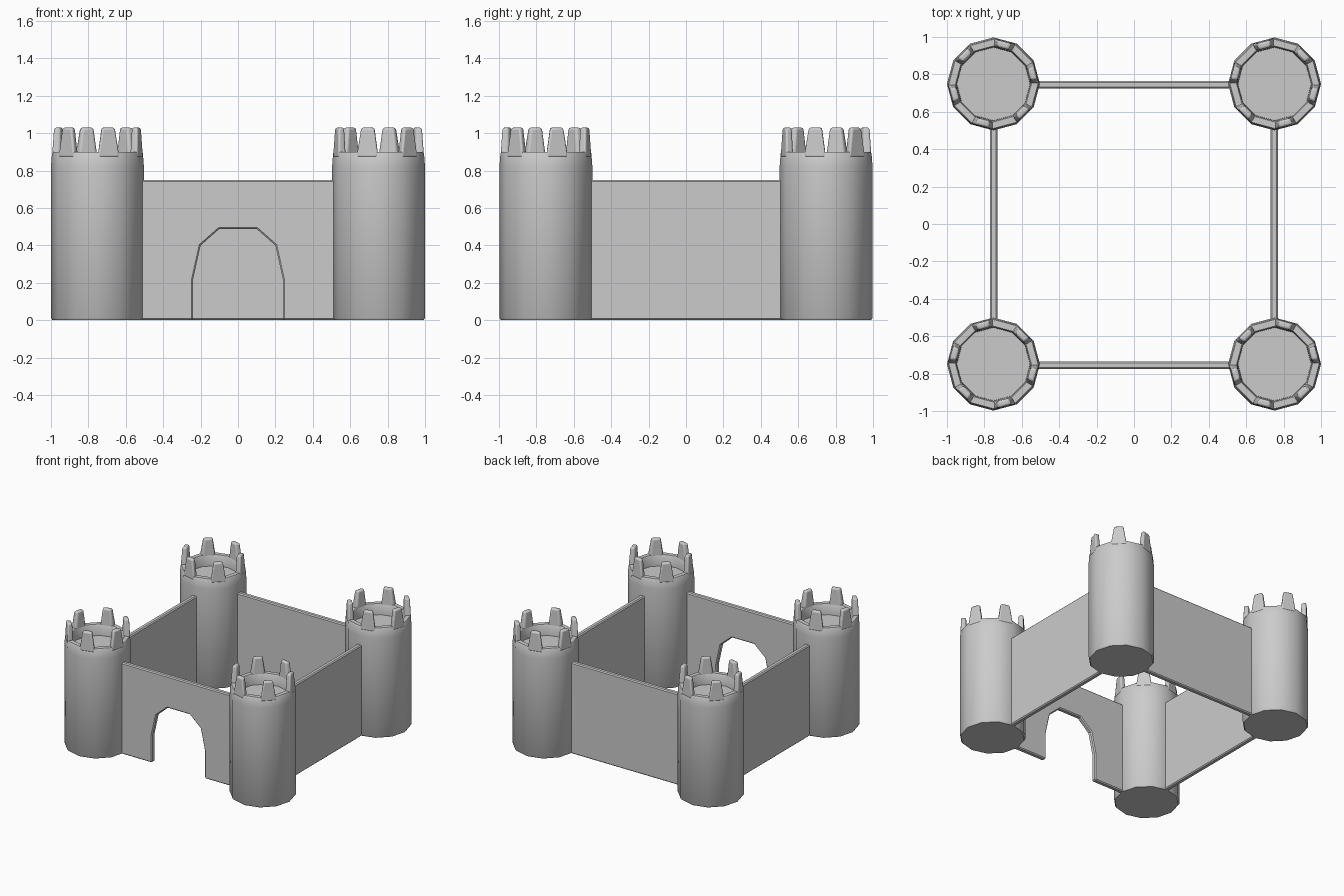
import bpy, bmesh
from math import sin, cos, radians

if "Cube" in bpy.data.objects:
    bpy.data.objects.remove(bpy.data.objects["Cube"])

SIDES, R = 12, 0.2485


def make_object(name, bm, smooth=None):
    bmesh.ops.recalc_face_normals(bm, faces=bm.faces)
    mesh = bpy.data.meshes.new(name)
    bm.to_mesh(mesh)
    bm.free()
    ob = bpy.data.objects.new(name, mesh)
    bpy.context.collection.objects.link(ob)
    if smooth:
        bpy.ops.object.select_all(action='DESELECT')
        bpy.context.view_layer.objects.active = ob
        ob.select_set(True)
        bpy.ops.object.shade_smooth_by_angle(angle=radians(smooth))
    return ob


def add_bevel(ob, width, segments, angle):
    mod = ob.modifiers.new("soft_edges", 'BEVEL')
    mod.width, mod.segments = width, segments
    mod.limit_method, mod.angle_limit = 'ANGLE', radians(angle)


def polar(r, deg, z):
    return (r * cos(radians(deg)), r * sin(radians(deg)), z)


# Tower body: stacked twelve-sided rings, ending in a sunken roof floor
def tower_body(x, y):
    bm = bmesh.new()
    profile = [(0.240, 0), (R, 0.012), (R, 0.82), (0.243, 0.892),
               (0.238, 0.90), (0.203, 0.90), (0.197, 0.89), (0.195, 0.81)]
    rings = [[bm.verts.new(polar(r, 360 / SIDES * i, z)) for i in range(SIDES)]
             for r, z in profile]
    for a, b in zip(rings, rings[1:]):
        for i in range(SIDES):
            j = (i + 1) % SIDES
            bm.faces.new((a[i], a[j], b[j], b[i]))
    bm.faces.new(rings[0])
    bm.faces.new(rings[-1])
    make_object("tower", bm, 40).location = (x, y, 0)


# Merlons: tapered blocks on every other side of the tower
def tower_merlons(x, y, start):
    bm = bmesh.new()
    for k in range(6):
        mid = start + 60 * k
        rings = []
        for z, outer, inner, half in [(0.87, 0.246, 0.198, 14.5),
                                      (0.90, 0.244, 0.199, 13.8),
                                      (1.03, 0.236, 0.199, 9.0)]:
            rings.append([bm.verts.new(polar(r, mid + d, z)) for r, d in
                          [(outer, -half), (outer, half), (inner, half), (inner, -half)]])
        for a, b in zip(rings, rings[1:]):
            for i in range(4):
                j = (i + 1) % 4
                bm.faces.new((a[i], a[j], b[j], b[i]))
        bm.faces.new(rings[0])
        bm.faces.new(rings[-1])
    ob = make_object("tower_merlons", bm, 40)
    ob.location = (x, y, 0)
    add_bevel(ob, 0.012, 3, 50)


# Wall: outline in x/z, extruded to thickness
def wall(name, outline, location, turn=0):
    bm = bmesh.new()
    face = bm.faces.new([bm.verts.new((x, -0.02, z)) for x, z in outline])
    ext = bmesh.ops.extrude_face_region(bm, geom=[face])
    verts = [v for v in ext['geom'] if isinstance(v, bmesh.types.BMVert)]
    bmesh.ops.translate(bm, verts=verts, vec=(0, 0.04, 0))
    ob = make_object(name, bm)
    ob.location = location
    ob.rotation_euler.z = radians(turn)
    add_bevel(ob, 0.008, 1, 60)


for sx in (-1, 1):
    for sy in (-1, 1):
        tower_body(0.7515 * sx, 0.749 * sy)
        tower_merlons(0.7515 * sx, 0.749 * sy, -15 * sx * sy)

L, H = 0.56, 0.75
plain = [(-L, 0), (L, 0), (L, H), (-L, H)]
arch = [(0.24, 0), (0.24, 0.22), (0.20, 0.40), (0.10, 0.488)]
gate = ([(-L, 0)] + [(-x, z) for x, z in arch] + arch[::-1]
        + [(L, 0), (L, H), (-L, H)])

wall("gate_wall", gate, (0, -0.756, 0))
wall("back_wall", plain, (0, 0.744, 0))
wall("left_wall", plain, (-0.75, 0, 0), 90)
wall("right_wall", plain, (0.75, 0, 0), 90)
